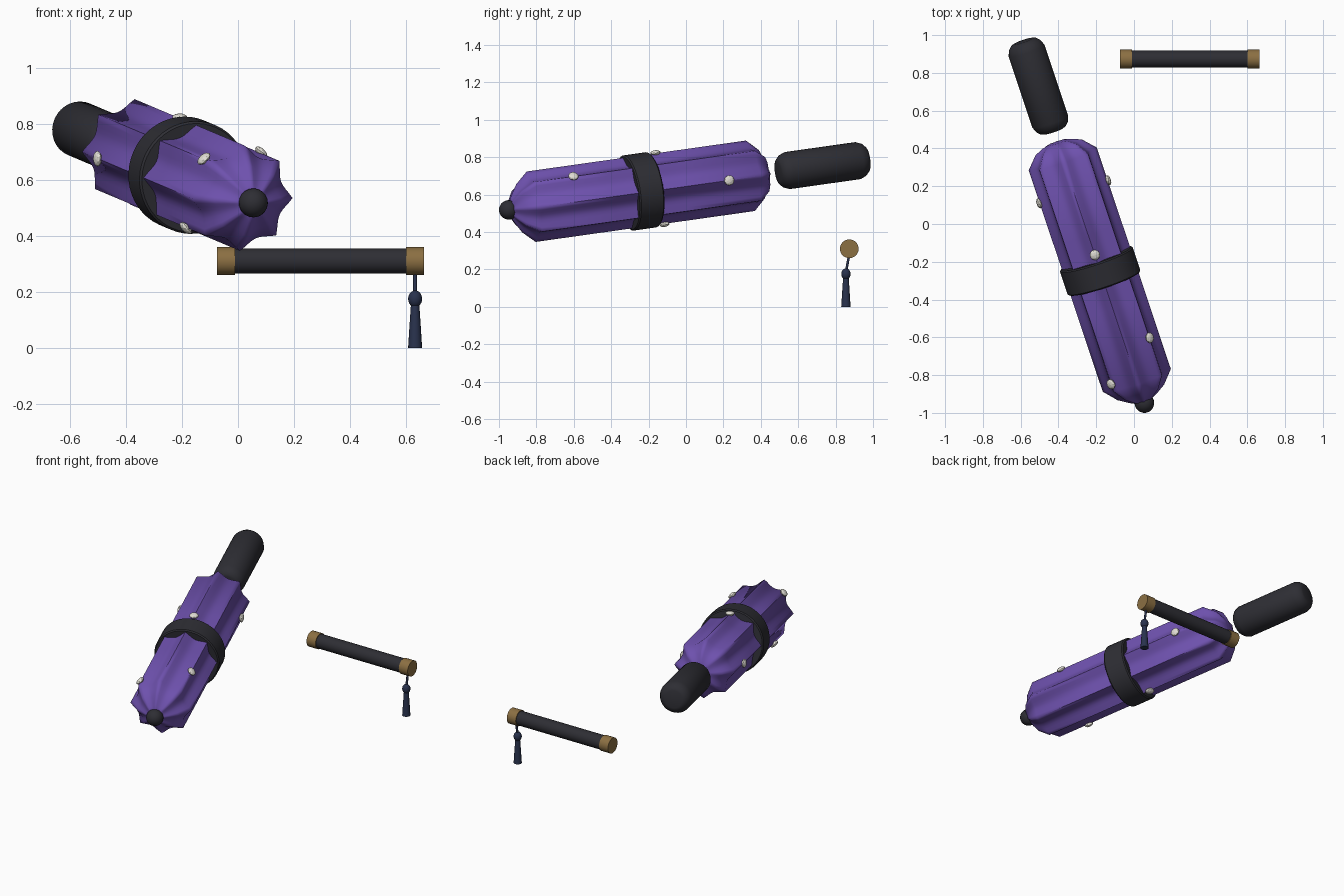
import bpy, bmesh, math
from mathutils import Matrix, Vector

if "Cube" in bpy.data.objects:
    bpy.data.objects.remove(bpy.data.objects["Cube"])


def material(name, rgb):
    m = bpy.data.materials.new(name)
    m.diffuse_color = (*rgb, 1)
    m.use_nodes = True
    m.node_tree.nodes["Principled BSDF"].inputs["Base Color"].default_value = m.diffuse_color
    return m


PURPLE = material("purple cloth", (0.155, 0.082, 0.42))
DARK = material("charcoal", (0.027, 0.027, 0.034))
GOLD = material("dull gold", (0.26, 0.16, 0.055))
NAVY = material("navy thread", (0.022, 0.032, 0.075))
PEARL = material("off white", (0.75, 0.73, 0.66))


def finish(bm, name, mat, matrix, smooth_angle):
    """Turn a bmesh into an object with a material and shading."""
    bmesh.ops.recalc_face_normals(bm, faces=bm.faces[:])
    mesh = bpy.data.meshes.new(name)
    bm.to_mesh(mesh)
    bm.free()
    mesh.materials.append(mat)
    ob = bpy.data.objects.new(name, mesh)
    bpy.context.collection.objects.link(ob)
    ob.matrix_world = matrix
    if smooth_angle:
        bpy.ops.object.select_all(action='DESELECT')
        ob.select_set(True)
        bpy.context.view_layer.objects.active = ob
        bpy.ops.object.shade_smooth_by_angle(angle=math.radians(smooth_angle))
    return ob


def lathe(name, profile, segs, mat, matrix, smooth_angle=40, flute=lambda a: 1.0):
    """Spin (height, radius) points about local z; flute scales the radius by angle."""
    bm = bmesh.new()
    rings = []
    for h, r in profile:
        ring = []
        for i in range(segs):
            a = math.tau * i / segs
            k = r * flute(a)
            ring.append(bm.verts.new((k * math.cos(a), k * math.sin(a), h)))
        rings.append(ring)
    for lo, hi in zip(rings, rings[1:]):
        for i in range(segs):
            j = (i + 1) % segs
            bm.faces.new((lo[i], lo[j], hi[j], hi[i]))
    bm.faces.new(rings[0])
    bm.faces.new(rings[-1])
    return finish(bm, name, mat, matrix, smooth_angle)


def ball(name, mat, matrix, radius):
    bm = bmesh.new()
    bmesh.ops.create_uvsphere(bm, u_segments=20, v_segments=12, radius=radius)
    return finish(bm, name, mat, matrix, 40)


# Frame of the folded parasol: origin at the tip ball, local z along the shaft
tip = Vector((0.055, -0.948, 0.518))
axis = Vector((-0.562, 1.68, 0.237)).normalized()
side = Vector((-axis.y, axis.x, 0)).normalized()
up = axis.cross(side)
parasol = Matrix((side, up, axis)).transposed().to_4x4()
parasol.translation = tip

# Folded canopy with eight concave flutes
lathe("canopy",
      [(0.01, 0.045), (0.025, 0.075), (0.06, 0.13), (0.128, 0.19), (0.55, 0.19),
       (0.96, 0.19), (1.375, 0.19), (1.44, 0.13), (1.46, 0.085), (1.468, 0.055)],
      64, PURPLE, parasol, 65,
      lambda a: 1 - 0.18 * abs(math.sin(4 * a)))

# Tip ball, strap and grip
ball("tip_ball", DARK, parasol, 0.052)
lathe("strap", [(0.675, 0.196), (0.682, 0.203), (0.808, 0.203), (0.815, 0.196)],
      48, DARK, parasol, 40)
lathe("grip", [(1.532, 0.055), (1.537, 0.07), (1.555, 0.088), (1.585, 0.1),
               (1.985, 0.1), (2.015, 0.088), (2.033, 0.07), (2.038, 0.055)],
      32, DARK, parasol, 40)

# Small faceted studs on the canopy ridges: (distance along shaft, angle)
for t, deg in [(0.17, 45), (0.34, 135), (0.34, 315), (0.86, 90),
               (0.86, 270), (1.19, 0), (1.19, 180)]:
    bm = bmesh.new()
    bmesh.ops.create_icosphere(bm, subdivisions=2, radius=1)
    place = (Matrix.Rotation(math.radians(deg), 4, 'Z')
             @ Matrix.Translation((0.193, 0, t))
             @ Matrix.Diagonal((0.014, 0.028, 0.028, 1)))
    finish(bm, "stud", PEARL, parasol @ place, 0)

# Flute lying along x
flute = Matrix.Translation((0.295, 0.873, 0.31)) @ Matrix.Rotation(math.pi / 2, 4, 'Y')
lathe("flute_body", [(-0.36, 0.045), (0.36, 0.045)], 32, DARK, flute)
for s in (-1, 1):
    lathe("flute_cap", [(s * 0.305, 0.05), (s * 0.37, 0.05)], 32, GOLD, flute)

# Hanging tassel: cord, knot and skirt
hang = Matrix.Translation((0.633, 0.855, 0))
cord_top, cord_end = Vector((0.633, 0.872, 0.275)), Vector((0.633, 0.855, 0.185))
run = cord_top - cord_end
lathe("tassel_cord", [(0, 0.007), (run.length, 0.007)], 10, NAVY,
      Matrix.Translation(cord_end) @ run.to_track_quat('Z', 'Y').to_matrix().to_4x4())
ball("tassel_knot", NAVY,
     hang @ Matrix.Translation((0, 0, 0.175)) @ Matrix.Diagonal((1, 1, 1.2, 1)), 0.025)
lathe("tassel_skirt", [(0, 0.025), (0.08, 0.02), (0.155, 0.015)], 16, NAVY, hang)
